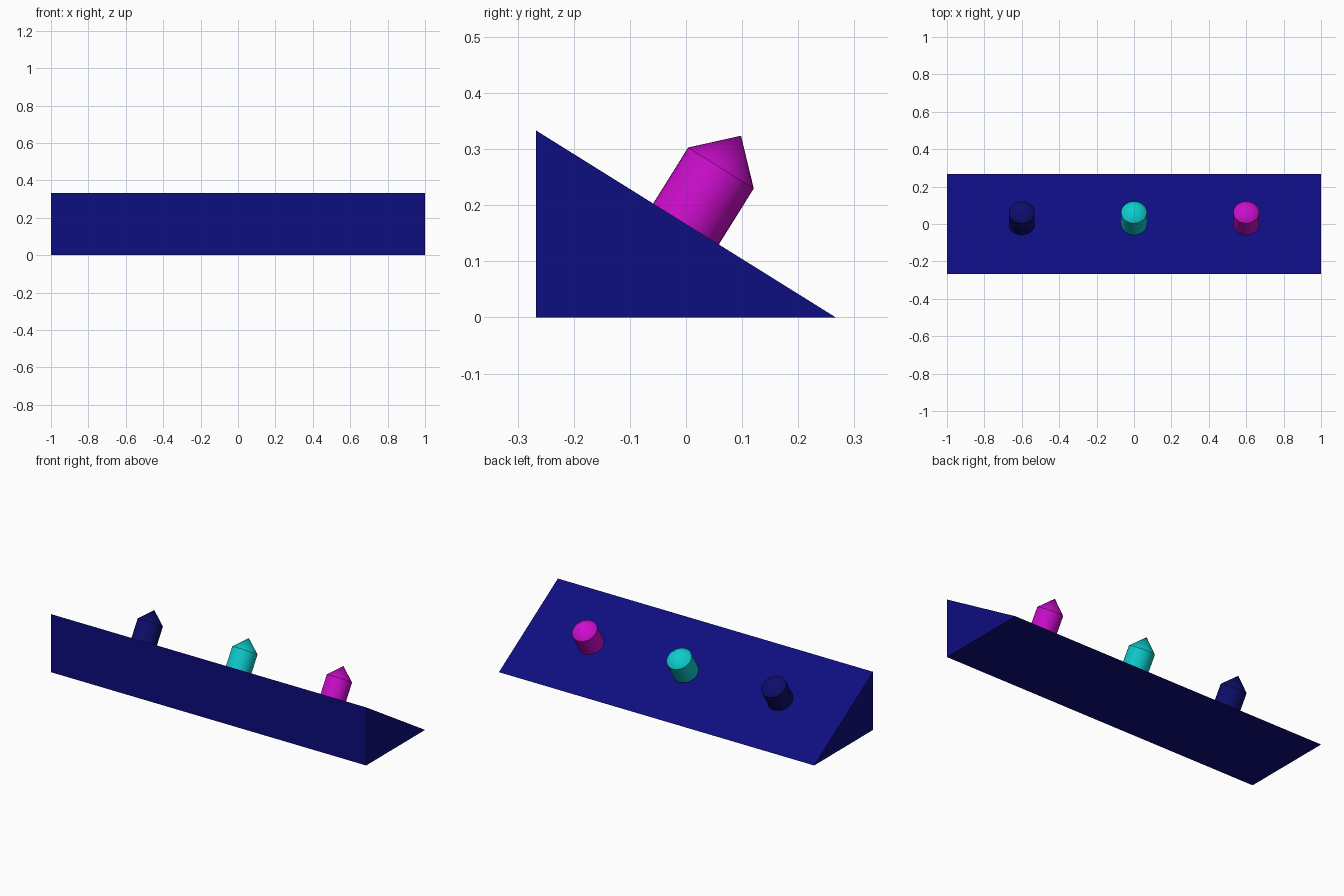
import bpy
import bmesh
import math
from mathutils import Matrix, Vector

cube = bpy.data.objects.get("Cube")
if cube:
    bpy.data.objects.remove(cube, do_unlink=True)

HALF_DEPTH, HEIGHT = 0.267, 0.333
RADIUS, BODY, TIP = 0.069, 0.1175, 0.068
SUNK = 0.03


def material(name, rgb):
    mat = bpy.data.materials.new(name)
    mat.use_nodes = True
    mat.diffuse_color = (*rgb, 1)
    mat.node_tree.nodes["Principled BSDF"].inputs["Base Color"].default_value = (*rgb, 1)
    return mat


def add_object(name, bm, mat):
    bmesh.ops.recalc_face_normals(bm, faces=bm.faces)
    mesh = bpy.data.meshes.new(name)
    bm.to_mesh(mesh)
    bm.free()
    mesh.materials.append(mat)
    obj = bpy.data.objects.new(name, mesh)
    bpy.context.collection.objects.link(obj)
    return obj


# Wedge base: triangular profile swept along x
bm = bmesh.new()
profile = [(-HALF_DEPTH, 0), (HALF_DEPTH, 0), (-HALF_DEPTH, HEIGHT)]
face = bm.faces.new([bm.verts.new((-1, y, z)) for y, z in profile])
swept = bmesh.ops.extrude_face_region(bm, geom=[face])["geom"]
bmesh.ops.translate(bm, vec=(2, 0, 0),
                    verts=[v for v in swept if isinstance(v, bmesh.types.BMVert)])
add_object("wedge_base", bm, material("navy", (0.004, 0.004, 0.214)))


# Pointed pegs standing square to the slope
def pointed_peg(name, x, mat):
    bm = bmesh.new()
    length = BODY + SUNK
    bmesh.ops.create_cone(bm, cap_ends=True, segments=32, radius1=RADIUS,
                          radius2=RADIUS, depth=length,
                          matrix=Matrix.Translation((0, 0, length / 2 - SUNK)))
    cap = max(bm.faces, key=lambda f: f.calc_center_median().z)
    tip = bmesh.ops.poke(bm, faces=[cap])["verts"][0]
    tip.co = Vector((0, 0, BODY + TIP))
    tilt = Matrix.Rotation(-math.atan2(HEIGHT, 2 * HALF_DEPTH), 4, "X")
    bm.transform(Matrix.Translation((x, 0, HEIGHT / 2)) @ tilt)
    peg = add_object(name, bm, mat)
    bpy.ops.object.select_all(action="DESELECT")
    peg.select_set(True)
    bpy.context.view_layer.objects.active = peg
    bpy.ops.object.shade_smooth_by_angle(angle=math.radians(30))


pointed_peg("right_peg", -0.6, material("dark navy", (0.004, 0.004, 0.147)))
pointed_peg("middle_peg", 0, material("cyan", (0.004, 0.604, 0.604)))
pointed_peg("left_peg", 0.6, material("magenta", (0.604, 0.004, 0.604)))
